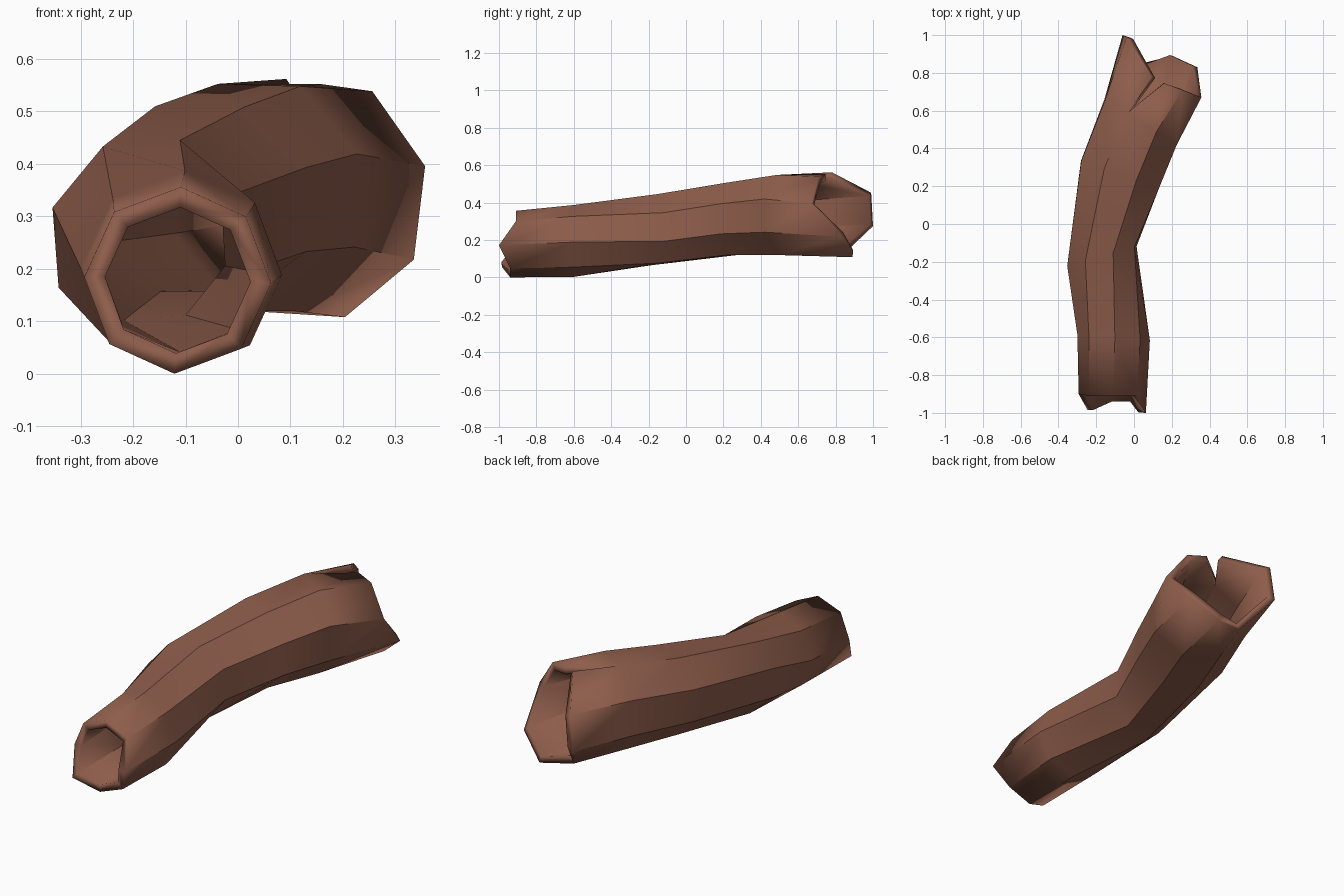
import bpy, bmesh, math

if "Cube" in bpy.data.objects:
    bpy.data.objects.remove(bpy.data.objects["Cube"])

SIDES = 8
# Cross-sections along the log: centre x, y, z, radius x, radius z, twist (deg), shear dy/dx
SECTIONS = [
    (-0.115, -0.94, 0.178, 0.178, 0.178, 88, 0.0),
    (-0.108, -0.60, 0.195, 0.192, 0.192, 88, -0.08),
    (-0.170, -0.17, 0.255, 0.193, 0.200, 72, 0.28),
    (-0.075, 0.26, 0.315, 0.222, 0.210, 67, -0.36),
    (0.035, 0.54, 0.336, 0.205, 0.232, 66, -0.63),
    (0.148, 0.85, 0.335, 0.216, 0.235, 60, 0.0),
]
# Ragged broken ends: y of each corner, starting at the top and going round
FRONT_Y = [-0.91, -0.91, -0.90, -0.985, -0.94, -0.94, -1.0, -0.91]
BACK_Y = [0.71, 0.78, 0.99, 1.0, 0.85, 0.89, 0.83, 0.67]

bm = bmesh.new()
rings = []
for i, (cx, cy, cz, rx, rz, twist, shear) in enumerate(SECTIONS):
    ring = []
    for k in range(SIDES):
        a = math.radians(twist + 360 * k / SIDES)
        dx = rx * math.cos(a)
        y = cy + shear * dx
        if i == 0:
            y = FRONT_Y[k]
        elif i == len(SECTIONS) - 1:
            y = BACK_Y[k]
        ring.append(bm.verts.new((cx + dx, y, cz + rz * math.sin(a))))
    rings.append(ring)

# Bark walls, with a split in the top panel at the back end
split = bm.verts.new((0.16, 0.745, 0.552))
for i in range(len(rings) - 1):
    a, b = rings[i], rings[i + 1]
    for k in range(SIDES):
        n = (k + 1) % SIDES
        corner = split if (i == len(rings) - 2 and k == 0) else b[n]
        bm.faces.new((a[k], b[k], corner, a[n]))

mesh = bpy.data.meshes.new("hollow_log")
bm.to_mesh(mesh)
bm.free()
log = bpy.data.objects.new("hollow_log", mesh)
bpy.context.collection.objects.link(log)

# Brown wood
wood = bpy.data.materials.new("wood")
wood.diffuse_color = (0.27, 0.11, 0.07, 1)
wood.use_nodes = True
wood.node_tree.nodes["Principled BSDF"].inputs["Base Color"].default_value = wood.diffuse_color
mesh.materials.append(wood)

# Flat sides, soft along the length
bpy.context.view_layer.objects.active = log
log.select_set(True)
bpy.ops.object.shade_smooth_by_angle(angle=math.radians(30))

# Wall thickness, growing inwards
wall = log.modifiers.new("wall", 'SOLIDIFY')
wall.thickness = 0.036
wall.offset = -1
wall.use_even_offset = True
